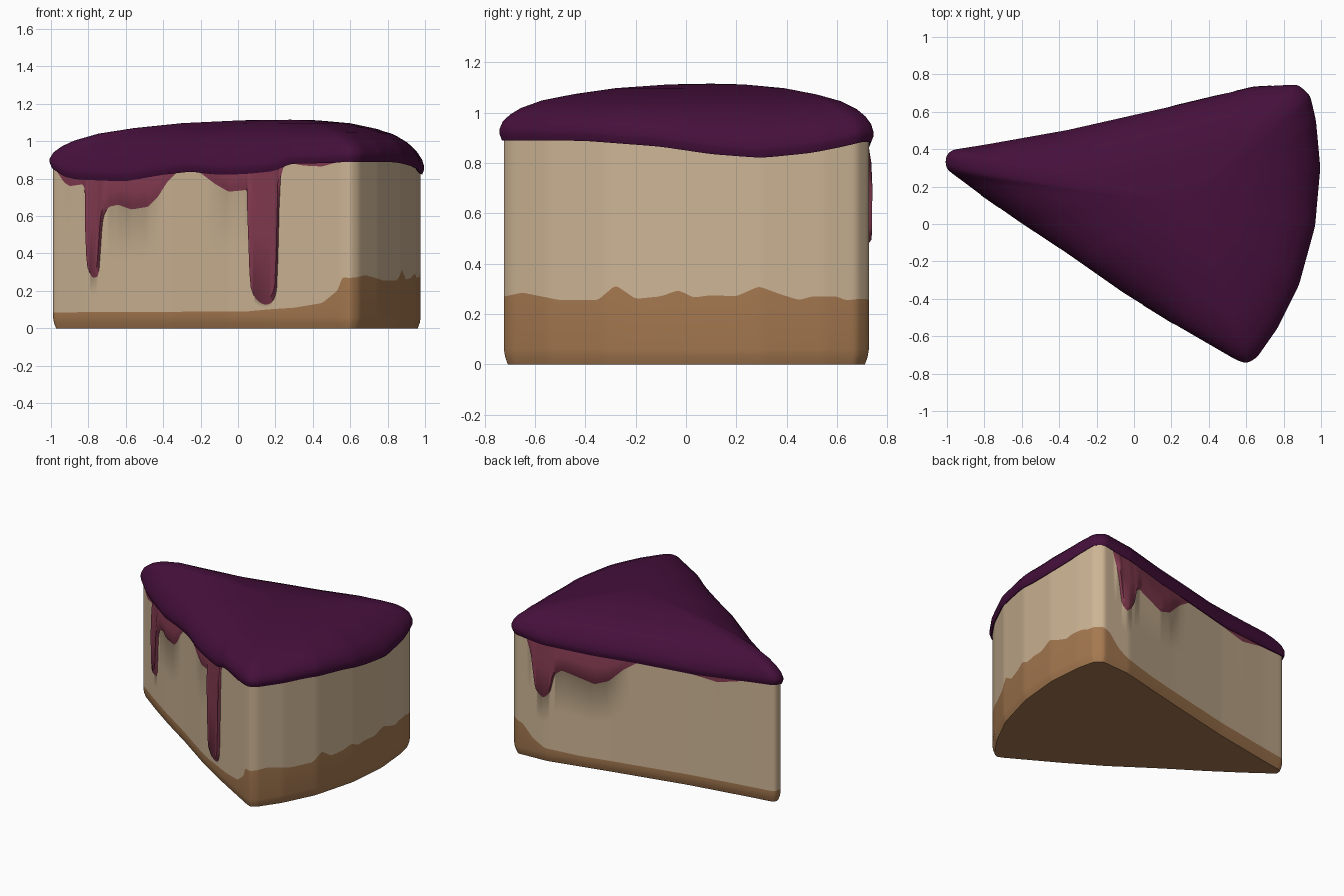
import bpy, bmesh, math
from mathutils import Vector

if "Cube" in bpy.data.objects:
    bpy.data.objects.remove(bpy.data.objects["Cube"])


def material(name, rgb):
    m = bpy.data.materials.new(name)
    m.diffuse_color = (*rgb, 1)
    m.use_nodes = True
    m.node_tree.nodes["Principled BSDF"].inputs["Base Color"].default_value = m.diffuse_color
    return m


CRUST = material("biscuit crust", (0.376, 0.19, 0.08))
CREAM = material("cream filling", (0.61, 0.46, 0.30))
SYRUP = material("berry syrup", (0.223, 0.042, 0.08))
TOPPING = material("dark berry glaze", (0.061, 0.005, 0.045))

# Plan outline of the slice: front cut, curved rind and back cut (counter-clockwise)
SIDES = {
    "front": [(-.99, .335), (-.988, .305), (-.8, .165), (-.6, .025), (-.35, -.14),
              (-.05, -.35), (.2, -.505), (.55, -.708)],
    "rind": [(.55, -.708), (.60, -.728), (.645, -.70), (.75, -.55), (.865, -.32),
             (.95, -.01), (.978, .3), (.955, .55), (.925, .68)],
    "back": [(.925, .68), (.87, .728), (.64, .715), (.18, .605), (-.35, .485),
             (-.8, .405), (-.96, .38), (-.985, .365), (-.99, .335)],
}
# Heights along each side, keyed by x (front, back) or y (rind)
SYRUP_LINE = {
    "front": [(-1, .87), (-.97, .84), (-.93, .78), (-.9, .76), (-.83, .77), (-.81, .73),
              (-.803, .33), (-.79, .285), (-.775, .27), (-.75, .275), (-.738, .31),
              (-.733, .5), (-.72, .6), (-.69, .65), (-.64, .66), (-.57, .635), (-.48, .65),
              (-.43, .7), (-.38, .78), (-.33, .83), (-.28, .845), (-.2, .83), (-.12, .77),
              (-.05, .73), (.05, .74), (.062, .68), (.068, .23), (.085, .17), (.12, .135),
              (.15, .125), (.18, .135), (.205, .18), (.214, .27), (.218, .75), (.24, .86),
              (.27, .885), (.35, .87), (.45, .865), (.52, .885), (.56, 1)],
    "rind": [(-1, 1), (1, 1)],
    "back": [(-1, .87), (-.75, .85), (-.57, .805), (-.36, .83), (0, .84), (.1, .77),
             (.2, .67), (.3, .63), (.45, .67), (.53, .69), (.58, .65), (.61, .51),
             (.66, .465), (.71, .5), (.74, .72), (.79, .87), (.82, 1)],
}
CRUST_LINE = {
    "front": [(-1, .085), (.05, .09), (.15, .1), (.3, .11), (.45, .135), (.53, .2), (.58, .265)],
    "rind": [(-.72, .27), (-.65, .285), (-.5, .255), (-.35, .255), (-.28, .315), (-.2, .26),
             (-.1, .27), (-.03, .295), (.03, .265), (.1, .275), (.2, .27), (.29, .31),
             (.37, .28), (.45, .255), (.5, .27), (.6, .27), (.63, .255), (.72, .26)],
    "back": [(-1, .085), (.4, .085), (.65, .1), (.74, .15), (.82, .24), (.88, .26)],
}
GLAZE_LINE = {
    "front": [(-1, .87), (-.93, .81), (-.85, .795), (-.6, .785), (-.4, .82), (-.25, .838),
              (-.1, .82), (.05, .825), (.2, .84), (.28, .88), (.6, .885)],
    "rind": [(-.72, .89), (-.4, .888), (-.1, .865), (.1, .835), (.3, .82), (.5, .84), (.72, .885)],
    "back": [(-1, .87), (-.7, .85), (-.4, .83), (0, .84), (.3, .84), (.7, .86), (.88, .885)],
}


def lookup(table, k):
    if k <= table[0][0]:
        return table[0][1]
    for (a, u), (b, v) in zip(table, table[1:]):
        if k <= b:
            return u + (v - u) * (k - a) / (b - a)
    return table[-1][1]


def smooth(values, passes):
    for _ in range(passes):
        n = len(values)
        values = [(values[i - 1] + values[i] * 2 + values[(i + 1) % n]) / 4 for i in range(n)]
    return values


# Sample the outline into narrow columns
STEP = 0.008
outline, syrup, crust, glaze = [], [], [], []
for side, pts in SIDES.items():
    for a, b in zip(pts, pts[1:]):
        a, b = Vector(a), Vector(b)
        n = max(1, round((b - a).length / STEP))
        for i in range(n):
            p = a.lerp(b, i / n)
            k = p.y if side == "rind" else p.x
            outline.append(p)
            syrup.append(lookup(SYRUP_LINE[side], k))
            crust.append(lookup(CRUST_LINE[side], k))
            glaze.append(lookup(GLAZE_LINE[side], k))
outline, syrup, crust, glaze = smooth(outline, 6), smooth(syrup, 1), smooth(crust, 3), smooth(glaze, 25)
N = len(outline)
tangents = [(outline[(i + 1) % N] - outline[i - 1]).normalized() for i in range(N)]
normals = smooth([Vector((t.y, -t.x)) for t in tangents], 4)


def point(i, offset, z):
    p = outline[i] + normals[i] * offset
    return (p.x, p.y, z)


def build(name, columns, mats, row_mat, cap_row, apex=None):
    """Loft the columns round the outline and close one end."""
    bm = bmesh.new()
    cols = [[bm.verts.new(co) for co in c] for c in columns]
    for i in range(N):
        a, b = cols[i], cols[(i + 1) % N]
        for r in range(len(a) - 1):
            f = bm.faces.new((a[r], b[r], b[r + 1], a[r + 1]))
            f.material_index = row_mat[r]
    if apex:
        tip = bm.verts.new(apex)
        for i in range(N):
            bm.faces.new((cols[i][cap_row], cols[(i + 1) % N][cap_row], tip))
    else:
        bm.faces.new([c[cap_row] for c in reversed(cols)])
    bmesh.ops.dissolve_degenerate(bm, dist=1e-5, edges=bm.edges[:])
    mesh = bpy.data.meshes.new(name)
    bm.to_mesh(mesh)
    bm.free()
    for m in mats:
        mesh.materials.append(m)
    obj = bpy.data.objects.new(name, mesh)
    bpy.context.collection.objects.link(obj)
    bpy.context.view_layer.objects.active = obj
    obj.select_set(True)
    bpy.ops.object.shade_smooth_by_angle(angle=math.radians(50))
    obj.select_set(False)
    return obj


# Slice body: crust, cream, and slightly raised syrup runs
body = []
for i in range(N):
    top = glaze[i] + 0.03
    c, d = crust[i], min(syrup[i], top - 0.004)
    lip = min(d + 0.025, top - 0.002)
    raised = 0.02 * min(1, max(0, (top - d - 0.06) / 0.15))
    body.append([point(i, -0.016, 0), point(i, -0.005, 0.03), point(i, 0, 0.06), point(i, 0, c),
                 point(i, 0, (c + d) / 2), point(i, 0, d), point(i, raised, lip),
                 point(i, raised * 0.8, (lip + top) / 2), point(i, 0, top)])
build("cake_body", body, [CRUST, CREAM, SYRUP], [0, 0, 0, 1, 1, 2, 2, 2], 0)

# Glaze topping: overhanging rim and a low dome
CENTRE = Vector((0.28, 0.1))
DOME = [(.985, .955), (.95, .985), (.9, 1.012), (.8, 1.045), (.65, 1.072), (.45, 1.097), (.2, 1.112)]
topping = []
for i in range(N):
    low = glaze[i]
    rim = low + 0.045
    col = [point(i, -0.02, low + 0.012), point(i, 0.008, low), point(i, 0.018, low + 0.025),
           point(i, 0.018, rim)]
    edge = Vector(col[-1][:2])
    for s, z in DOME:
        p = CENTRE.lerp(edge, s)
        col.append((p.x, p.y, z - (0.925 - rim) * s ** 5))
    topping.append(col)
build("berry_topping", topping, [TOPPING], [0] * 10, -1, (CENTRE.x, CENTRE.y, 1.115))
